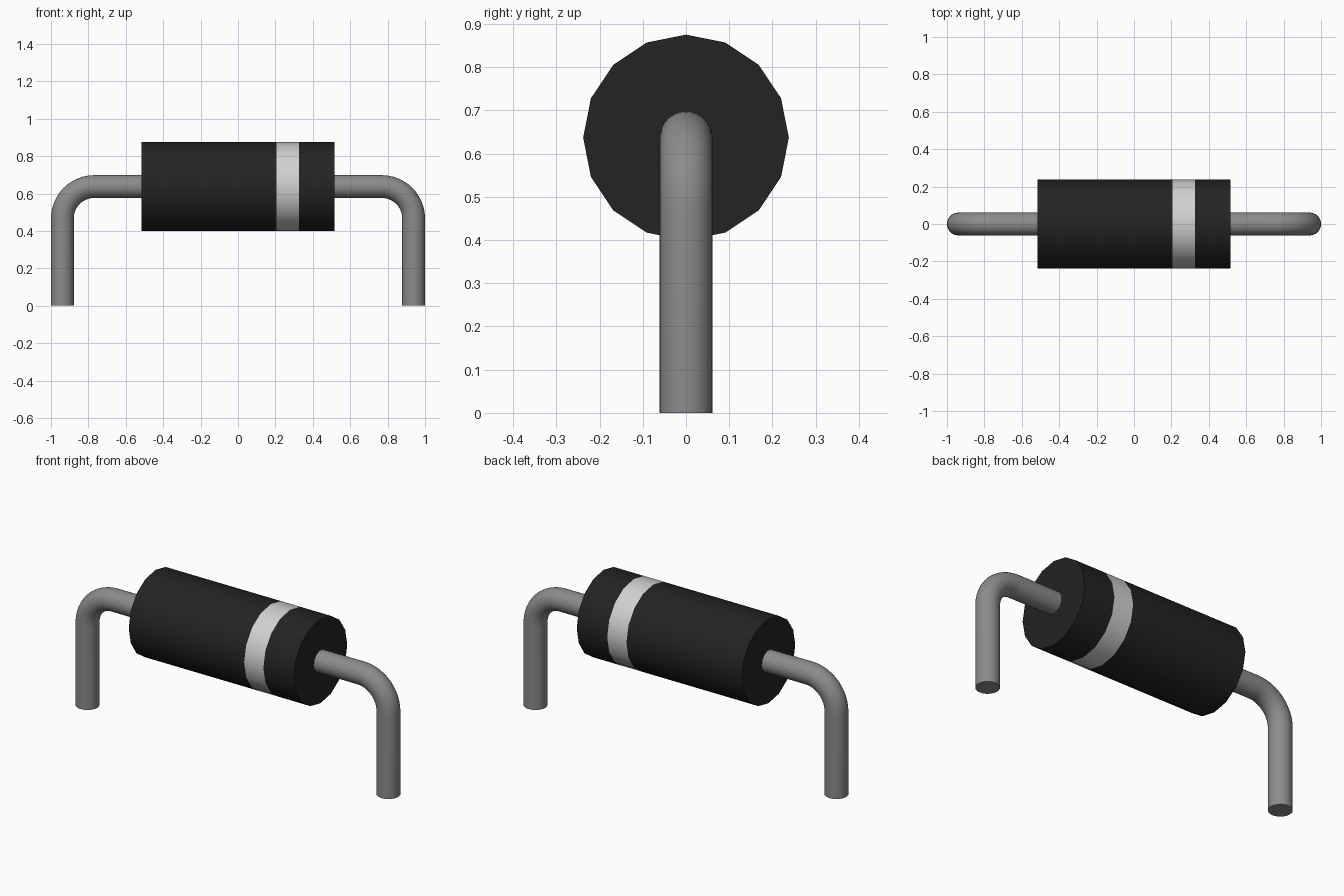
import bpy, bmesh, math
from mathutils import Vector

cube = bpy.data.objects.get("Cube")
if cube:
    bpy.data.objects.remove(cube, do_unlink=True)

AXIS_Z = 0.637        # height of the body axis
BODY_R, BODY_HALF = 0.238, 0.515
BAND = (0.205, 0.325)  # start and end of the stripe along x
WIRE_R, LEG_X, BEND_R = 0.061, 0.939, 0.17


def material(name, rgb, roughness=0.5):
    m = bpy.data.materials.new(name)
    m.use_nodes = True
    m.diffuse_color = (*rgb, 1)
    bsdf = m.node_tree.nodes["Principled BSDF"]
    bsdf.inputs["Base Color"].default_value = (*rgb, 1)
    bsdf.inputs["Roughness"].default_value = roughness
    return m


black = material("black_plastic", (0.017, 0.017, 0.017))
silver = material("silver_stripe", (0.64, 0.64, 0.64))
metal = material("grey_metal", (0.26, 0.26, 0.26))


def sweep(name, stations, radius, sides, mats, rule=None):
    """Capped tube through (centre, tangent) stations lying in the xz plane."""
    bm = bmesh.new()
    side = Vector((0, 1, 0))
    rings = []
    for centre, tangent in stations:
        up = tangent.cross(side)
        ring = []
        for i in range(sides):
            a = math.tau * i / sides
            ring.append(bm.verts.new(centre + radius * (up * math.cos(a) + side * math.sin(a))))
        rings.append(ring)
    for r0, r1 in zip(rings, rings[1:]):
        for i in range(sides):
            j = (i + 1) % sides
            bm.faces.new((r0[i], r0[j], r1[j], r1[i]))
    bm.faces.new(rings[0])
    bm.faces.new(rings[-1])
    bmesh.ops.recalc_face_normals(bm, faces=bm.faces)
    if rule:
        for f in bm.faces:
            f.material_index = rule(f.calc_center_median())
    mesh = bpy.data.meshes.new(name)
    bm.to_mesh(mesh)
    bm.free()
    for m in mats:
        mesh.materials.append(m)
    obj = bpy.data.objects.new(name, mesh)
    bpy.context.collection.objects.link(obj)
    bpy.ops.object.select_all(action='DESELECT')
    obj.select_set(True)
    bpy.context.view_layer.objects.active = obj
    bpy.ops.object.shade_smooth_by_angle(angle=math.radians(35))
    return obj


# Body: sixteen-sided cylinder with a stripe around one end
body_stations = [(Vector((x, 0, AXIS_Z)), Vector((1, 0, 0)))
                 for x in (-BODY_HALF, *BAND, BODY_HALF)]
sweep("body", body_stations, BODY_R, 16, [black, silver],
      lambda c: int(BAND[0] < c.x < BAND[1]))

# Leads: straight out of the body, round bend, straight down to the ground
for s, name in ((1, "left_lead"), (-1, "right_lead")):
    path = [(Vector((s * (BODY_HALF - 0.01), 0, AXIS_Z)), Vector((s, 0, 0)))]
    for k in range(13):
        a = math.pi / 2 * k / 12
        centre = Vector((s * (LEG_X - BEND_R + BEND_R * math.sin(a)), 0,
                         AXIS_Z - BEND_R + BEND_R * math.cos(a)))
        path.append((centre, Vector((s * math.cos(a), 0, -math.sin(a)))))
    path.append((Vector((s * LEG_X, 0, 0)), Vector((0, 0, -1))))
    sweep(name, path, WIRE_R, 32, [metal])
